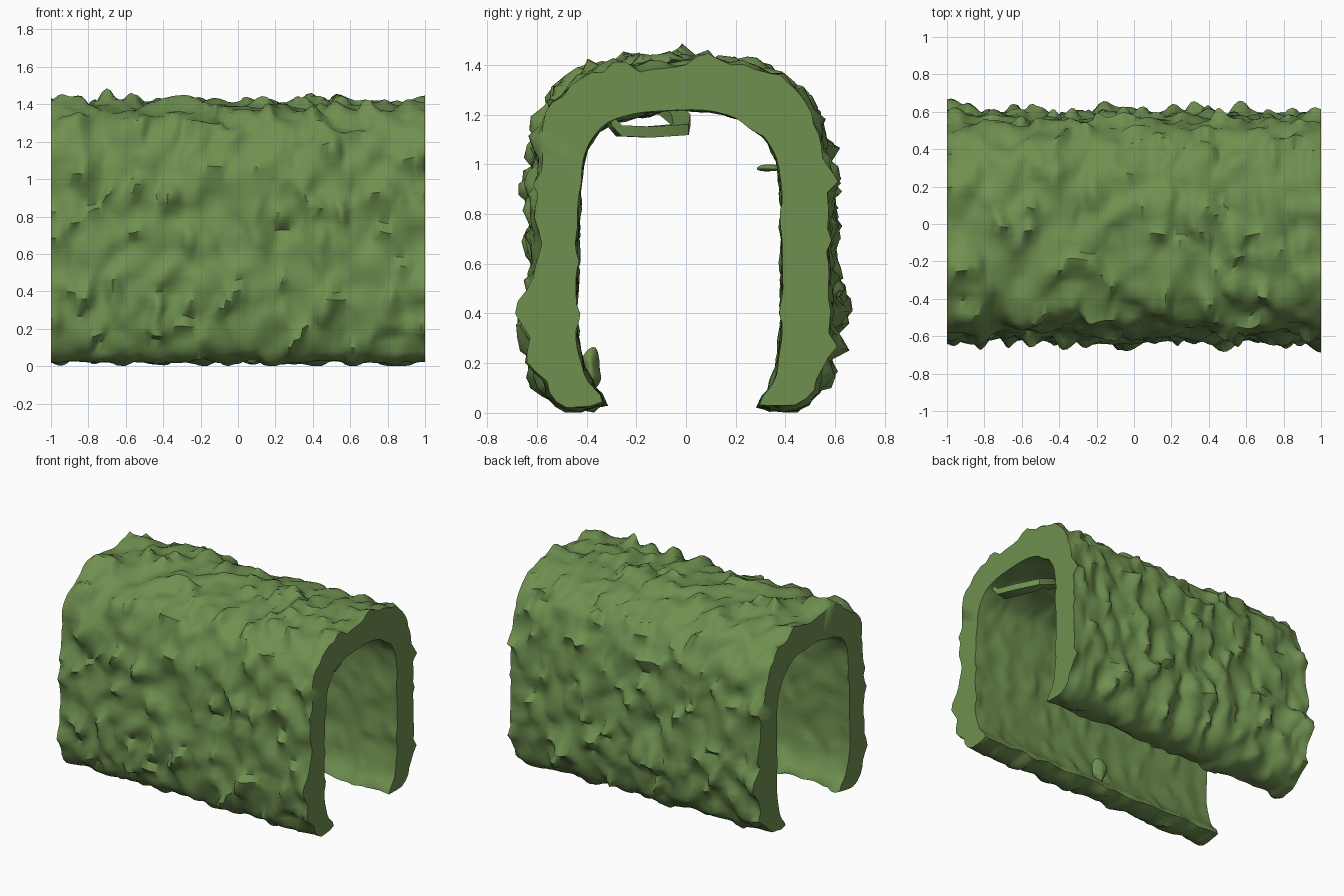
import bpy, bmesh, math
from mathutils import Vector, noise

if "Cube" in bpy.data.objects:
    bpy.data.objects.remove(bpy.data.objects["Cube"])

leaf = bpy.data.materials.new("leaf_green")
leaf.diffuse_color = (0.16, 0.28, 0.08, 1)
leaf.use_nodes = True
leaf.node_tree.nodes["Principled BSDF"].inputs["Base Color"].default_value = leaf.diffuse_color

# Cross-section of the arch wall (y, z), both from the left foot over the top to the right foot
OUTER = [(-0.34, 0.05), (-0.42, 0.025), (-0.51, 0.04), (-0.57, 0.11), (-0.605, 0.25), (-0.61, 0.45),
         (-0.60, 0.7), (-0.59, 0.95), (-0.56, 1.15), (-0.49, 1.28), (-0.36, 1.36), (-0.15, 1.395),
         (0.1, 1.40), (0.28, 1.37), (0.42, 1.29), (0.51, 1.18), (0.55, 1.0), (0.57, 0.75),
         (0.58, 0.5), (0.575, 0.3), (0.54, 0.15), (0.47, 0.05), (0.39, 0.025), (0.30, 0.04)]
INNER = [(-0.345, 0.075), (-0.40, 0.15), (-0.44, 0.3), (-0.445, 0.5), (-0.435, 0.8), (-0.41, 1.04),
         (-0.31, 1.165), (-0.12, 1.21), (0.08, 1.22), (0.25, 1.17), (0.35, 1.06), (0.385, 0.92),
         (0.39, 0.65), (0.39, 0.35), (0.36, 0.15), (0.31, 0.065)]
M = 84


def resample(pts, count):
    """Smooth open curve through pts, returned as count evenly spread points."""
    fine = []
    get = lambda i: Vector(pts[max(0, min(len(pts) - 1, i))])
    for i in range(len(pts) - 1):
        p0, p1, p2, p3 = (get(i + k) for k in (-1, 0, 1, 2))
        for s in range(16):
            t = s / 16
            fine.append(0.5 * (2 * p1 + (p2 - p0) * t + (2 * p0 - 5 * p1 + 4 * p2 - p3) * t * t
                               + (3 * p1 - p0 - 3 * p2 + p3) * t ** 3))
    fine.append(get(len(pts)))
    dist = [0]
    for a, b in zip(fine, fine[1:]):
        dist.append(dist[-1] + (b - a).length)
    out, k = [], 0
    for i in range(count):
        d = dist[-1] * i / (count - 1)
        while k < len(fine) - 2 and dist[k + 1] < d:
            k += 1
        out.append(fine[k].lerp(fine[k + 1], (d - dist[k]) / (dist[k + 1] - dist[k])))
    return out


def finish(bm, name, angle=50):
    bmesh.ops.recalc_face_normals(bm, faces=bm.faces[:])
    me = bpy.data.meshes.new(name)
    bm.to_mesh(me)
    bm.free()
    ob = bpy.data.objects.new(name, me)
    bpy.context.collection.objects.link(ob)
    me.materials.append(leaf)
    bpy.ops.object.select_all(action='DESELECT')
    ob.select_set(True)
    bpy.context.view_layer.objects.active = ob
    bpy.ops.object.shade_smooth_by_angle(angle=math.radians(angle))
    return ob


def lumps(p):
    """Leafy bumps: small clumps with occasional pointed tips."""
    mid = noise.noise(p * 7.5)
    tip = max(0, noise.noise(p * 9 + Vector((3, 9, 2))) - 0.12)
    return 0.036 * mid + 0.11 * tip


# Bumpy hedge arch
ring = [(q, 1.0) for q in resample(OUTER, M)] + [(q, 0.25) for q in reversed(resample(INNER, M))]
n, NX = len(ring), 100
bm = bmesh.new()
rows = []
for ix in range(NX + 1):
    x = -1 + 2 * ix / NX
    end = min(1, (1 - abs(x)) * 8)
    row = []
    for j, (q, w) in enumerate(ring):
        t = ring[(j + 1) % n][0] - ring[j - 1][0]
        nrm = Vector((0, -t.y, t.x)).normalized()
        p = Vector((x, q.x, q.y))
        foot = 0.55 if q.y < 0.12 else 1
        d = lumps(p) * w * foot
        # the lower corners flare outwards at two opposite ends
        if q.x * x < 0 and w == 1:
            d += 0.085 * math.exp(-((abs(x) - 1) / 0.08) ** 2 - ((q.y - 0.42) / 0.09) ** 2)
        slip = noise.noise_vector(p * 8 + Vector((5, 5, 5))) * 0.034 * w * foot
        slip.x *= end
        p = p + nrm * d + slip * (0.4 + 0.6 * end)
        p.x = max(-1, min(1, p.x))
        p.z = max(p.z, 0.002)
        row.append(bm.verts.new(p))
    rows.append(row)
for a, b in zip(rows, rows[1:]):
    for j in range(n):
        k = (j + 1) % n
        bm.faces.new((a[j], a[k], b[k], b[j]))
# flat cut ends joining outside to inside
for row in (rows[0], rows[-1]):
    for j in range(M - 1):
        bm.faces.new((row[j], row[j + 1], row[n - 2 - j], row[n - 1 - j]))
finish(bm, "hedge_arch")


def tuft(name, centre, size):
    """Small ragged clump clinging to the inside wall."""
    bm = bmesh.new()
    bmesh.ops.create_icosphere(bm, subdivisions=3, radius=1)
    for v in bm.verts:
        p = Vector(centre) + Vector([v.co[i] * size[i] for i in range(3)])
        v.co = p + noise.noise_vector(p * 14) * 0.5 * min(size)
    return finish(bm, name)


def strand(name, pts, half_w, half_h):
    """Flat bent strip hanging from the ceiling."""
    bm = bmesh.new()
    prev = None
    for i, p in enumerate(pts):
        p = Vector(p)
        d = Vector(pts[min(i + 1, len(pts) - 1)]) - Vector(pts[max(i - 1, 0)])
        s = d.cross(Vector((0, 0, 1))).normalized() * half_w
        u = Vector((0, 0, half_h))
        cur = [bm.verts.new(p + c) for c in (s + u, s - u, -s - u, -s + u)]
        if prev:
            for k in range(4):
                bm.faces.new((prev[k], prev[(k + 1) % 4], cur[(k + 1) % 4], cur[k]))
        else:
            bm.faces.new(cur)
        prev = cur
    bm.faces.new(prev)
    return finish(bm, name)


# Loose growth inside the arch
strand("ceiling_loop", [(0.93, -0.31, 1.18), (0.92, -0.27, 1.135), (0.88, -0.15, 1.13),
                        (0.80, -0.02, 1.14), (0.72, -0.02, 1.18), (0.62, -0.07, 1.22)], 0.04, 0.022)
tuft("wall_tuft", (-0.02, -0.385, 0.17), (0.05, 0.045, 0.09))
tuft("side_tuft", (0.5, 0.335, 0.985), (0.05, 0.05, 0.015))
